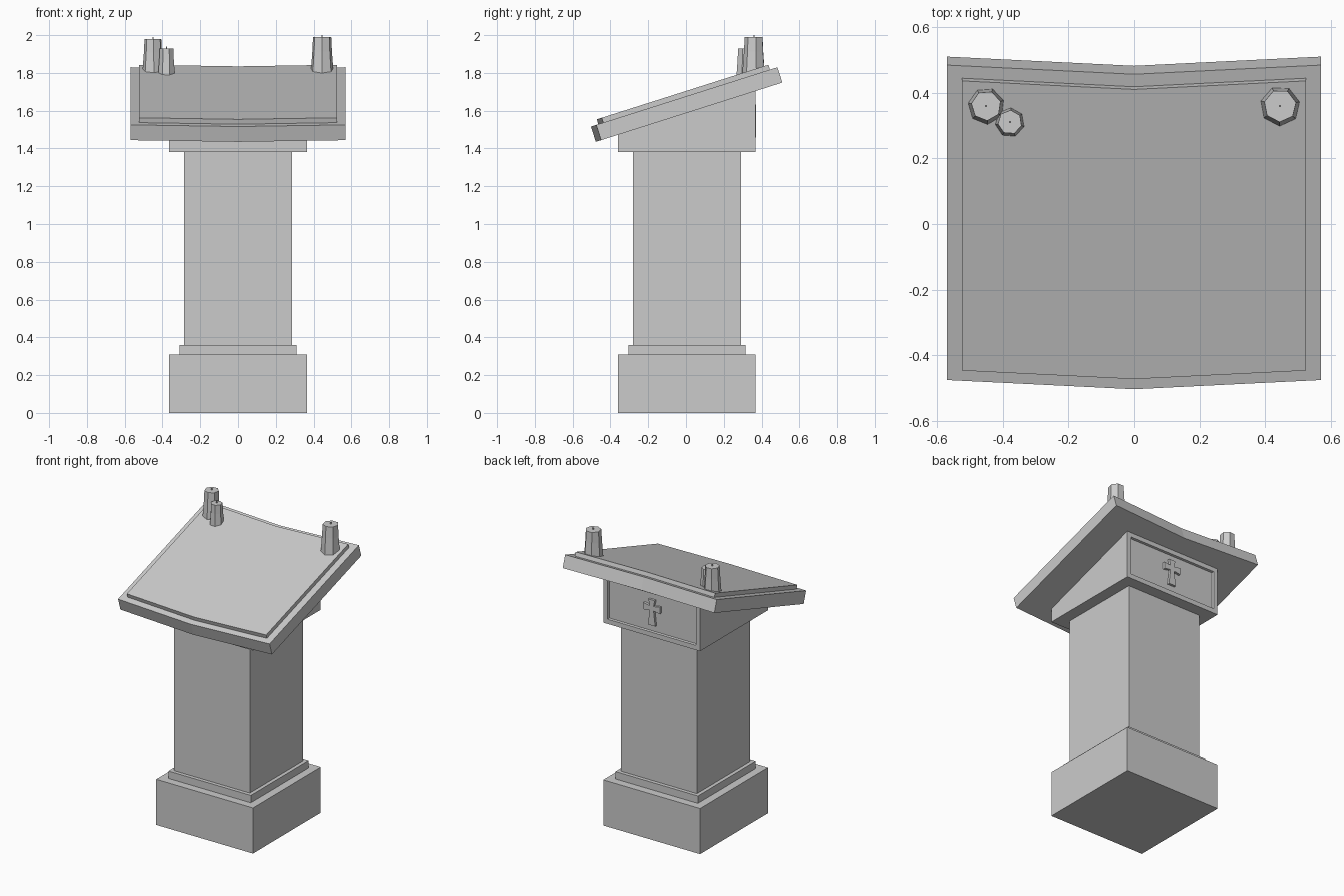
import bpy, bmesh, math

if "Cube" in bpy.data.objects:
    bpy.data.objects.remove(bpy.data.objects["Cube"])

SLOPE = math.atan(0.318)
UP = (-math.sin(SLOPE), math.cos(SLOPE))   # slab normal in (y, z)


def finish(bm, name):
    bmesh.ops.recalc_face_normals(bm, faces=bm.faces)
    mesh = bpy.data.meshes.new(name)
    bm.to_mesh(mesh)
    bm.free()
    obj = bpy.data.objects.new(name, mesh)
    bpy.context.collection.objects.link(obj)
    return obj


def prism(bm, points, offset):
    """Extrude a closed polygon of 3D points along an offset vector."""
    face = bm.faces.new([bm.verts.new(p) for p in points])
    ext = bmesh.ops.extrude_face_region(bm, geom=[face], use_keep_orig=True)
    verts = [g for g in ext["geom"] if isinstance(g, bmesh.types.BMVert)]
    bmesh.ops.translate(bm, verts=verts, vec=offset)
    bmesh.ops.recalc_face_normals(bm, faces=bm.faces)


def block(name, half, z0, z1, cy=0.005):
    bm = bmesh.new()
    pts = [(sx * half, cy + sy * half, z0)
           for sx, sy in ((-1, -1), (1, -1), (1, 1), (-1, 1))]
    prism(bm, pts, (0, 0, z1 - z0))
    return finish(bm, name)


# Pedestal
block("base", 0.364, 0, 0.31)
block("base_step", 0.31, 0.31, 0.36)
block("column", 0.285, 0.36, 1.38)

# Wedge head with a recessed panel in its back
bm = bmesh.new()
side = [(-0.359, 1.38), (0.369, 1.38), (0.369, 1.706), (-0.359, 1.475)]
prism(bm, [(-0.364, y, z) for y, z in side], (0.728, 0, 0))
back = [f for f in bm.faces if f.normal.y > 0.9]
bmesh.ops.inset_region(bm, faces=back, thickness=0.045)
bmesh.ops.inset_region(bm, faces=back, thickness=0.004, depth=-0.015)
finish(bm, "wedge_head")

# Cross with flared arms, raised from the recess
half_cross = [(0.024, 1.632), (0.015, 1.59), (0.062, 1.598), (0.062, 1.552),
              (0.015, 1.56), (0.027, 1.458)]
outline = half_cross + [(-x, z) for x, z in reversed(half_cross)]
bm = bmesh.new()
prism(bm, [(x, 0.35, z) for x, z in outline], (0, 0.02, 0))
finish(bm, "cross")


def top_z(y):
    return 1.525 + 0.318 * (y + 0.475)


def board(name, half, y0, y1, dip, lift, thick):
    """Sloping board with a shallow V in its front and back edges."""
    plan = [(-half, y0), (0, y0 - dip), (half, y0),
            (half, y1), (0, y1 - dip), (-half, y1)]
    pts = [(x, y + UP[0] * lift, top_z(y) + UP[1] * lift) for x, y in plan]
    bm = bmesh.new()
    prism(bm, pts, (0, -UP[0] * thick, -UP[1] * thick))
    return finish(bm, name)


# Reading desk
board("desk_slab", 0.57, -0.475, 0.484, 0.028, 0, 0.085)
board("desk_panel", 0.524, -0.438, 0.444, 0.026, 0.027, 0.029)


def candle(name, x, y, r, z0, z1, turn):
    n = 7
    bm = bmesh.new()
    rings = []
    for rad, z in ((r, z0), (r * 0.86, z0 + 0.6 * (z1 - z0)), (r * 0.8, z1)):
        rings.append([bm.verts.new((x + rad * math.cos(turn + i * math.tau / n),
                                    y + rad * math.sin(turn + i * math.tau / n), z))
                      for i in range(n)])
    for a, b in zip(rings, rings[1:]):
        for i in range(n):
            j = (i + 1) % n
            bm.faces.new((a[i], a[j], b[j], b[i]))
    bm.faces.new(rings[0])
    bm.faces.new(rings[-1])
    # wick
    w = 0.003
    prism(bm, [(x - w, y - w, z1), (x + w, y - w, z1),
               (x + w, y + w, z1), (x - w, y + w, z1)], (0, 0, 0.011))
    return finish(bm, name)


# Candles
candle("candle_left", -0.45, 0.36, 0.057, 1.80, 1.98, 0.3)
candle("candle_small", -0.378, 0.31, 0.046, 1.785, 1.93, 0.6)
candle("candle_right", 0.445, 0.36, 0.062, 1.80, 1.989, 0.2)
